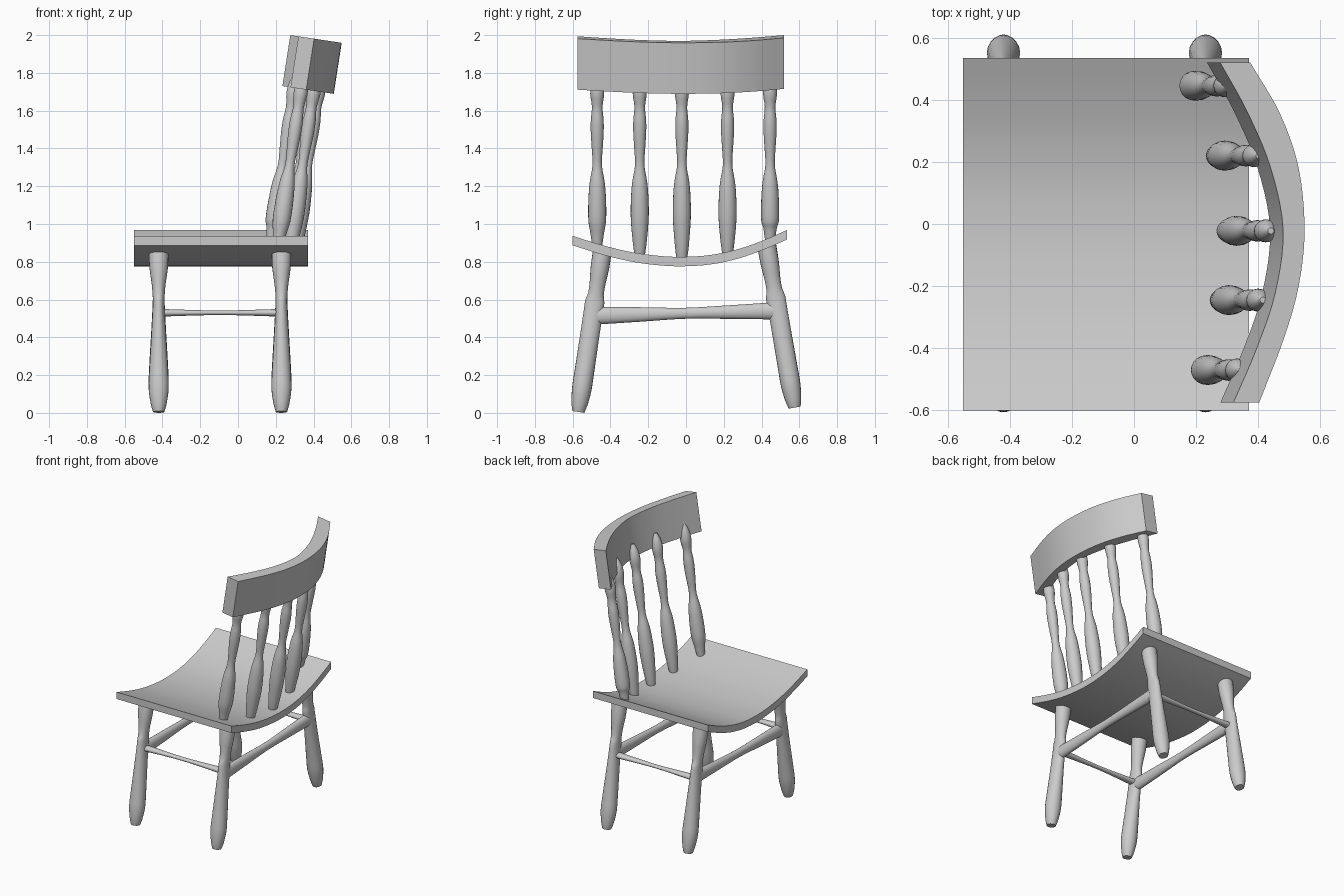
import bpy, bmesh, math
from mathutils import Vector

if "Cube" in bpy.data.objects:
    bpy.data.objects.remove(bpy.data.objects["Cube"])


def spline(pts, n=6):
    """Catmull-Rom interpolation through a short list of points."""
    p = [Vector(q) for q in pts]
    p = [2 * p[0] - p[1]] + p + [2 * p[-1] - p[-2]]
    out = []
    for i in range(1, len(p) - 2):
        a, b, c, d = p[i - 1:i + 3]
        for k in range(n):
            t = k / n
            out.append(0.5 * (2 * b + (c - a) * t + (2 * a - 5 * b + 4 * c - d) * t * t
                              + (3 * b - a - 3 * c + d) * t ** 3))
    return out + [p[-2]]


def loft(name, rings, angle=35):
    """Skin a list of equal-sized vertex rings and cap both ends."""
    bm = bmesh.new()
    vr = [[bm.verts.new(c) for c in r] for r in rings]
    n = len(vr[0])
    for a, b in zip(vr, vr[1:]):
        for i in range(n):
            j = (i + 1) % n
            bm.faces.new((a[i], a[j], b[j], b[i]))
    bm.faces.new(vr[0][::-1])
    bm.faces.new(vr[-1])
    bmesh.ops.recalc_face_normals(bm, faces=bm.faces)
    me = bpy.data.meshes.new(name)
    bm.to_mesh(me)
    bm.free()
    ob = bpy.data.objects.new(name, me)
    bpy.context.collection.objects.link(ob)
    bpy.context.view_layer.objects.active = ob
    ob.select_set(True)
    bpy.ops.object.shade_smooth_by_angle(angle=math.radians(angle))
    ob.select_set(False)
    return ob


def turned(name, start, end, profile, side, n=20):
    """Turned part from start to end; profile rows are (t, radius along side, radius across)."""
    start, end = Vector(start), Vector(end)
    axis = (end - start).normalized()
    u = Vector(side)
    u = (u - axis * u.dot(axis)).normalized()
    v = axis.cross(u)
    rings = []
    for t, ru, rv in profile:
        c = start.lerp(end, t)
        rings.append([c + u * ru * math.cos(2 * math.pi * i / n)
                      + v * rv * math.sin(2 * math.pi * i / n) for i in range(n)])
    return loft(name, rings)


# Seat: a dished strip swept along x
dish = spline([(-0.60, 0.937), (-0.45, 0.890), (-0.30, 0.853), (-0.15, 0.832), (-0.02, 0.826),
               (0.13, 0.836), (0.28, 0.868), (0.42, 0.918), (0.535, 0.968)], 4)


def section(x):
    return [(x, p.x, p.y) for p in dish] + [(x, p.x, p.y - 0.05) for p in reversed(dish)]


loft("seat", [section(-0.55), section(0.37)])


def seat_top(y):
    return min(dish, key=lambda p: abs(p.x - y)).y


# Legs: splayed in y, slightly flattened necks
leg_rows = spline([(0, 0.030, 0.032), (0.05, 0.042, 0.043), (0.14, 0.053, 0.052),
                   (0.25, 0.050, 0.052), (0.45, 0.040, 0.051), (0.60, 0.033, 0.051),
                   (0.67, 0.031, 0.051), (0.715, 0.032, 0.042), (0.78, 0.037, 0.042),
                   (0.88, 0.049, 0.049), (1.0, 0.053, 0.050)], 3)
LEG_X = {"front": (-0.42, 1), "rear": (0.23, -1)}
for row, (x, s) in LEG_X.items():
    turned(row + "_leg_a", (x, -0.570, 0.005), (x, -0.440, 0.875), leg_rows, (1, 0, 0))
    turned(row + "_leg_b", (x, 0.575, 0.028), (x, 0.425, 0.900), leg_rows, (1, 0, 0))
    # Long stretcher between the two splayed legs
    bar = spline([(0, 0.030, 0.047), (0.25, 0.026, 0.038), (0.5, 0.022, 0.029),
                  (0.75, 0.026, 0.036), (1, 0.030, 0.045)], 4)
    turned(row + "_stretcher", (x, -0.47, 0.515), (x, 0.465, 0.54), bar, (1, 0, 0))

# Thin side stretchers
thin = spline([(0, 0.028, 0.020), (0.5, 0.016, 0.012), (1, 0.028, 0.020)], 6)
for tag, y in (("a", -0.485), ("b", 0.485)):
    turned("side_stretcher_" + tag, (-0.41, y, 0.53), (0.22, y, 0.53), thin, (0, 1, 0))

# Back spindles: leaning turned posts, (y, x at the lower bulge)
LEAN = 0.15
for i, (y, xb) in enumerate([(-0.47, 0.235), (-0.245, 0.303), (-0.022, 0.328),
                             (0.22, 0.290), (0.445, 0.197)]):
    z0, z1 = seat_top(y) - 0.02, 1.80
    prof = [(z0, 0.026), (z0 + 0.07, 0.036), (1.02, 0.047), (1.12, 0.047), (1.22, 0.040),
            (1.31, 0.025), (1.40, 0.029), (1.48, 0.034), (1.55, 0.034), (1.62, 0.028),
            (1.69, 0.037), (1.75, 0.030), (z1, 0.010)]
    rows = spline([((z - z0) / (z1 - z0), r, r) for z, r in prof], 3)
    turned(f"back_spindle_{i + 1}", (xb + LEAN * (z0 - 1.05), y, z0),
           (xb + LEAN * (z1 - 1.05), y, z1), rows, (1, 0, 0))

# Top rail: curved in plan, tilted backwards
front = spline([(0.277, 0.52), (0.365, 0.36), (0.440, 0.18), (0.480, -0.02),
                (0.455, -0.22), (0.395, -0.40), (0.320, -0.575)], 5)
back = spline([(0.374, 0.52), (0.470, 0.355), (0.530, 0.18), (0.549, -0.02),
               (0.530, -0.20), (0.482, -0.37), (0.403, -0.575)], 5)


def top_point(p):
    return Vector((p.x, p.y, 2.0 - LEAN * (p.x - 0.277)))


drop = Vector((-0.042, 0, -0.27))
loft("top_rail", [[top_point(f), top_point(b), top_point(b) + drop, top_point(f) + drop]
                  for f, b in zip(front, back)])
